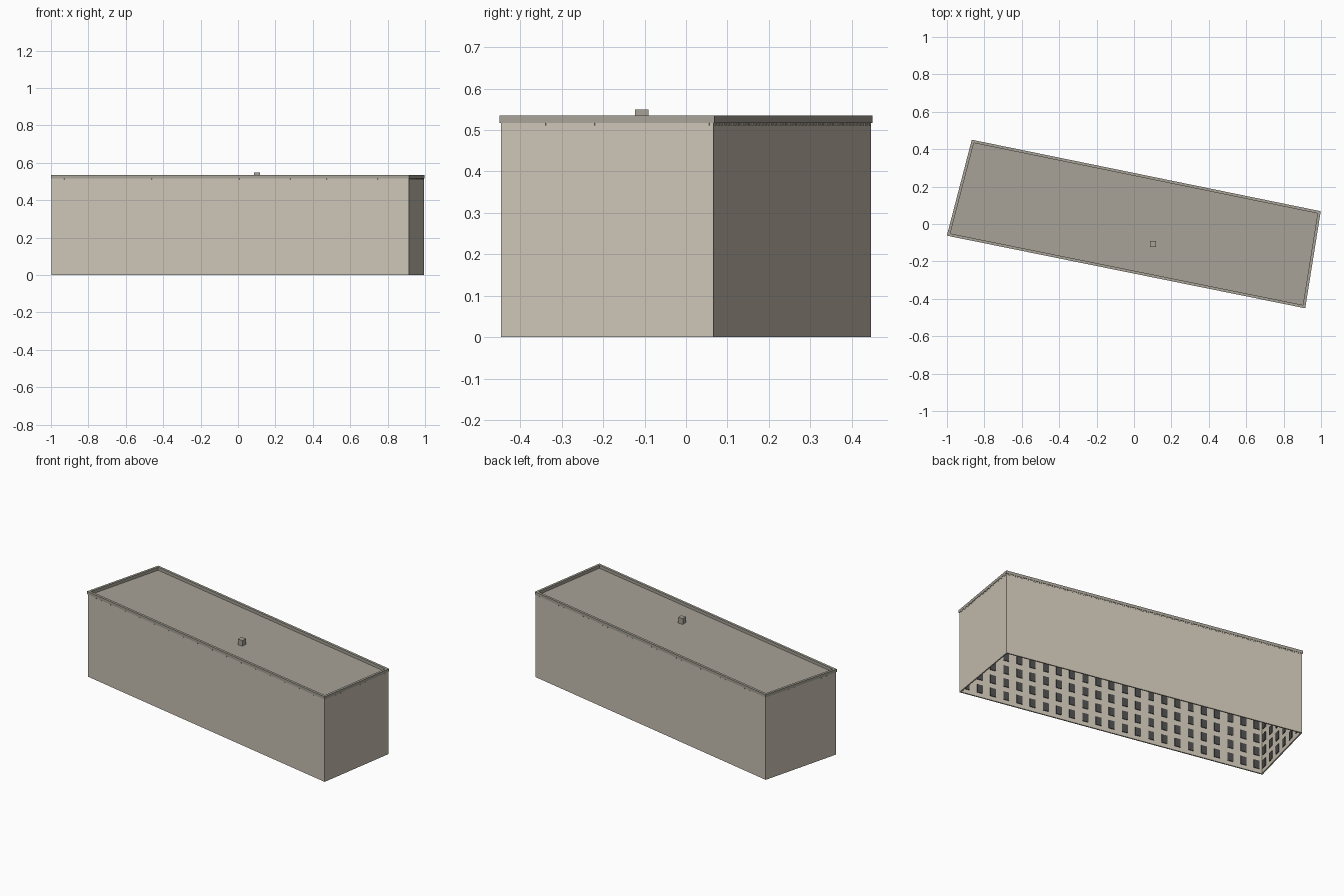
import bpy, bmesh
from mathutils import Vector

if "Cube" in bpy.data.objects:
    bpy.data.objects.remove(bpy.data.objects["Cube"])

FOOT = [Vector(p) for p in ((-0.997, -0.06), (0.913, -0.447), (0.995, 0.066), (-0.865, 0.447))]
ROOF_Z, TOP_Z = 0.513, 0.535


def material(name, rgb):
    m = bpy.data.materials.new(name)
    m.diffuse_color = (*rgb, 1)
    m.use_nodes = True
    m.node_tree.nodes["Principled BSDF"].inputs["Base Color"].default_value = m.diffuse_color
    return m


STONE = material("stone", (0.60, 0.55, 0.46))
ROOFING = material("roofing", (0.39, 0.365, 0.31))
GLASS = material("dark_glass", (0.07, 0.07, 0.07))


def finish(name, bm, mat):
    bmesh.ops.recalc_face_normals(bm, faces=bm.faces)
    me = bpy.data.meshes.new(name)
    bm.to_mesh(me)
    bm.free()
    ob = bpy.data.objects.new(name, me)
    me.materials.append(mat)
    bpy.context.collection.objects.link(ob)
    return ob


def inset(d):
    """Footprint moved inwards by d with mitred corners."""
    out = []
    for i, p in enumerate(FOOT):
        a = (p - FOOT[i - 1]).normalized()
        b = (FOOT[(i + 1) % 4] - p).normalized()
        na, nb = Vector((-a.y, a.x)), Vector((-b.y, b.x))
        out.append(p + (na + nb) * d / (1 + na.dot(nb)))
    return out


def ring(name, d_out, d_in, z0, z1, mat):
    """Closed hollow frame following the footprint."""
    bm = bmesh.new()
    loops = [[bm.verts.new((p.x, p.y, z)) for p in inset(d)]
             for d, z in ((d_out, z0), (d_out, z1), (d_in, z1), (d_in, z0))]
    for k in range(4):
        for i in range(4):
            j = (i + 1) % 4
            bm.faces.new((loops[k][i], loops[k][j], loops[(k + 1) % 4][j], loops[(k + 1) % 4][i]))
    return finish(name, bm, mat)


def add_block(bm, origin, along, dist, depth, z, size):
    """Box placed along a wall: depth is the distance inwards, size = (w, d, h)."""
    inward = Vector((-along.y, along.x))
    c = origin + along * dist + inward * depth
    vs = bmesh.ops.create_cube(bm, size=1)["verts"]
    for v in vs:
        q = c + along * (v.co.x * size[0]) + inward * (v.co.y * size[1])
        v.co = Vector((q.x, q.y, z + v.co.z * size[2]))


# outer walls, open underneath
ring("walls", 0.0, 0.008, 0.0, 0.52, STONE)

# raised parapet around the roof edge
ring("parapet", -0.003, 0.012, 0.517, TOP_Z, ROOFING)

# flat roof
bm = bmesh.new()
bm.faces.new([bm.verts.new((p.x, p.y, ROOF_Z)) for p in inset(0.008)])
roof = finish("roof", bm, ROOFING)

# windows on the inner side of each wall, dentils under the parapet
windows, dentils = bmesh.new(), bmesh.new()
for i, p in enumerate(FOOT):
    edge = FOOT[(i + 1) % 4] - p
    length, along = edge.length, edge.normalized()
    cols = 23 if length > 1 else 6
    for c in range(cols):
        for r in range(6):
            add_block(windows, p, along, length * (c + 0.5) / cols, 0.009,
                      0.052 + 0.085 * r, (0.036, 0.006, 0.052))
    n = round(length / 0.04)
    for c in range(n):
        add_block(dentils, p, along, length * (c + 0.5) / n, 0.001, 0.514, (0.02, 0.005, 0.006))
finish("windows", windows, GLASS)
finish("dentils", dentils, STONE)

# small rooftop vent
bm = bmesh.new()
add_block(bm, Vector((0.102, -0.107)), Vector((1, 0)), 0, 0, (ROOF_Z + 0.549) / 2,
          (0.032, 0.032, 0.549 - ROOF_Z))
finish("roof_vent", bm, ROOFING)
